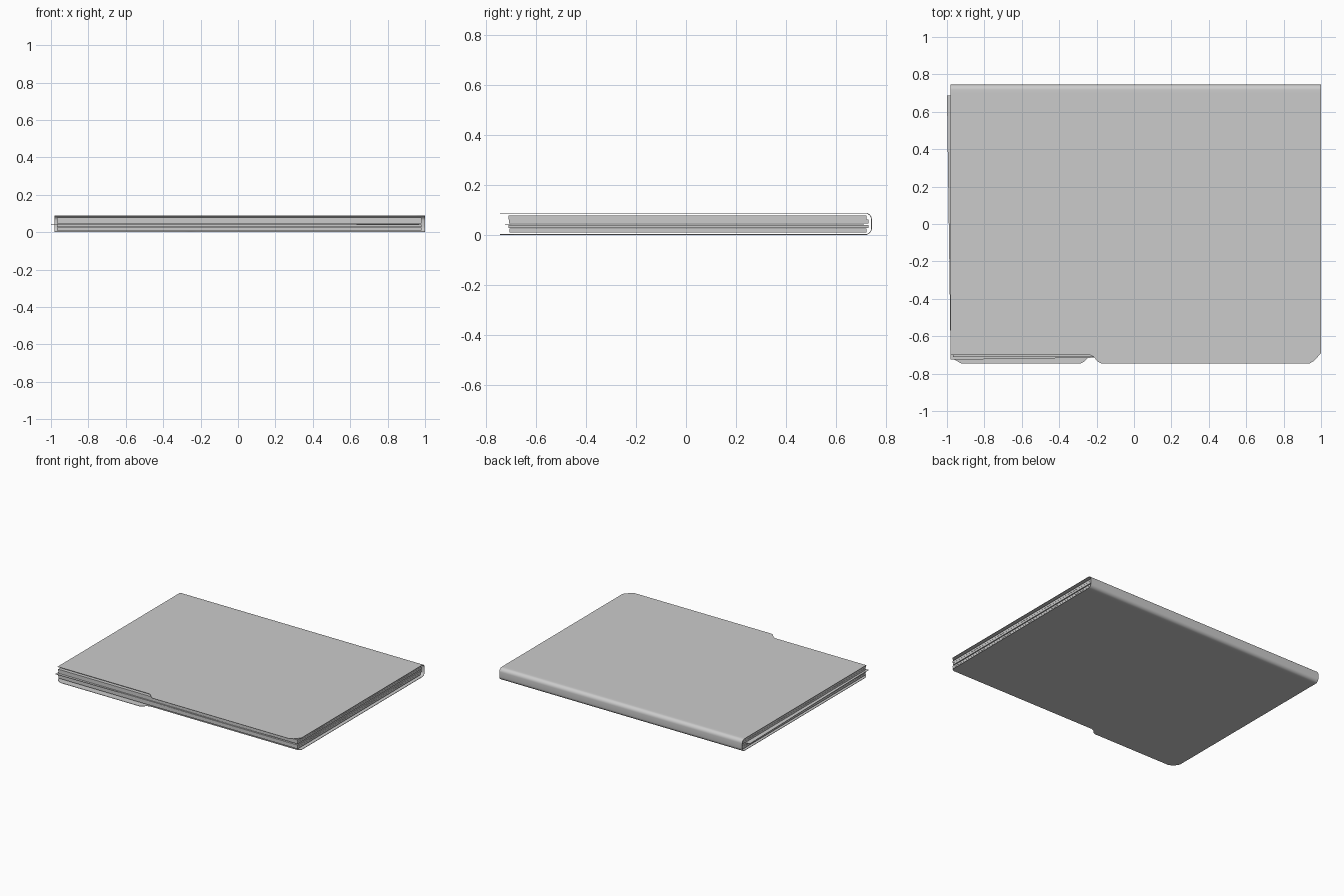
import bpy, bmesh, math
from mathutils import Matrix

if "Cube" in bpy.data.objects:
    bpy.data.objects.remove(bpy.data.objects["Cube"])

X0, X1 = -0.98, 1.0      # folder sides
H = 0.089                # folder height
MID = H / 2


def make_object(name, bm):
    bmesh.ops.recalc_face_normals(bm, faces=bm.faces)
    me = bpy.data.meshes.new(name)
    bm.to_mesh(me)
    bm.free()
    ob = bpy.data.objects.new(name, me)
    bpy.context.collection.objects.link(ob)
    return ob


# Folder: two tabbed covers joined by a rounded spine, one thin folded card
bm = bmesh.new()
spine = [(0.70, H)]
r, yc = 0.027, 0.718
for i in range(7):
    a = math.radians(90 - 15 * i)
    spine.append((yc + r * math.cos(a), H - r + r * math.sin(a)))
spine += [(y, H - z) for y, z in reversed(spine)]
rows = [[bm.verts.new((x, y, z)) for x in (X0, X1)] for y, z in spine]
for a, b in zip(rows, rows[1:]):
    bm.faces.new((a[0], a[1], b[1], b[0]))

top_edge = [(X0, -0.70), (-0.235, -0.70), (-0.215, -0.71), (-0.195, -0.735),
            (-0.175, -0.745), (0.94, -0.745), (0.965, -0.73), (X1, -0.69)]
bottom_edge = [(X0, -0.69), (-0.96, -0.725), (-0.925, -0.745), (-0.285, -0.745),
               (-0.265, -0.735), (-0.245, -0.715), (-0.225, -0.705),
               (0.98, -0.705), (X1, -0.69)]
for row, edge, z in ((rows[0], top_edge, H), (rows[-1], bottom_edge, 0.0)):
    bm.faces.new([row[1], row[0]] + [bm.verts.new((x, y, z)) for x, y in edge])

# Normals point outward, so the card thickens inward
folder = make_object("folder_cover", bm)
if max(folder.data.polygons, key=lambda p: p.center.z).normal.z < 0:
    folder.data.flip_normals()
sol = folder.modifiers.new("card", 'SOLIDIFY')
sol.thickness = 0.003
sol.offset = -1
bpy.context.view_layer.objects.active = folder
folder.select_set(True)
# Apply first, so that the cut edges of the card stay sharp
bpy.ops.object.modifier_apply(modifier="card")
bpy.ops.object.shade_smooth_by_angle(angle=math.radians(35))
folder.select_set(False)


def sheet(name, x0, x1, y0, y1, z0, z1, turn=0.0):
    bm = bmesh.new()
    bmesh.ops.create_cube(bm, size=1)
    bmesh.ops.transform(bm, verts=bm.verts, matrix=(
        Matrix.Translation(((x0 + x1) / 2, (y0 + y1) / 2, (z0 + z1) / 2))
        @ Matrix.Rotation(turn, 4, 'Z')
        @ Matrix.Diagonal((x1 - x0, y1 - y0, z1 - z0, 1))))
    return make_object(name, bm)


# Bundles of paper, with back edges following the curve of the spine
bundles = [(0.010, 0.026, -0.708), (0.027, 0.040, -0.711),
           (0.047, 0.062, -0.709), (0.063, 0.078, -0.712)]
for i, (z0, z1, front) in enumerate(bundles):
    back = 0.737 - 0.5 * abs((z0 + z1) / 2 - MID)
    sheet(f"paper_bundle_{i + 1}", -0.968, 0.982, front, back, z0, z1)

# One loose sheet, slightly turned, sticking out at the left
loose = sheet("loose_sheet", -0.983, 0.965, -0.712, 0.70, 0.042, 0.045, 0.014)
dx = -1.0 - min(v.co.x for v in loose.data.vertices)
for v in loose.data.vertices:
    v.co.x += dx
